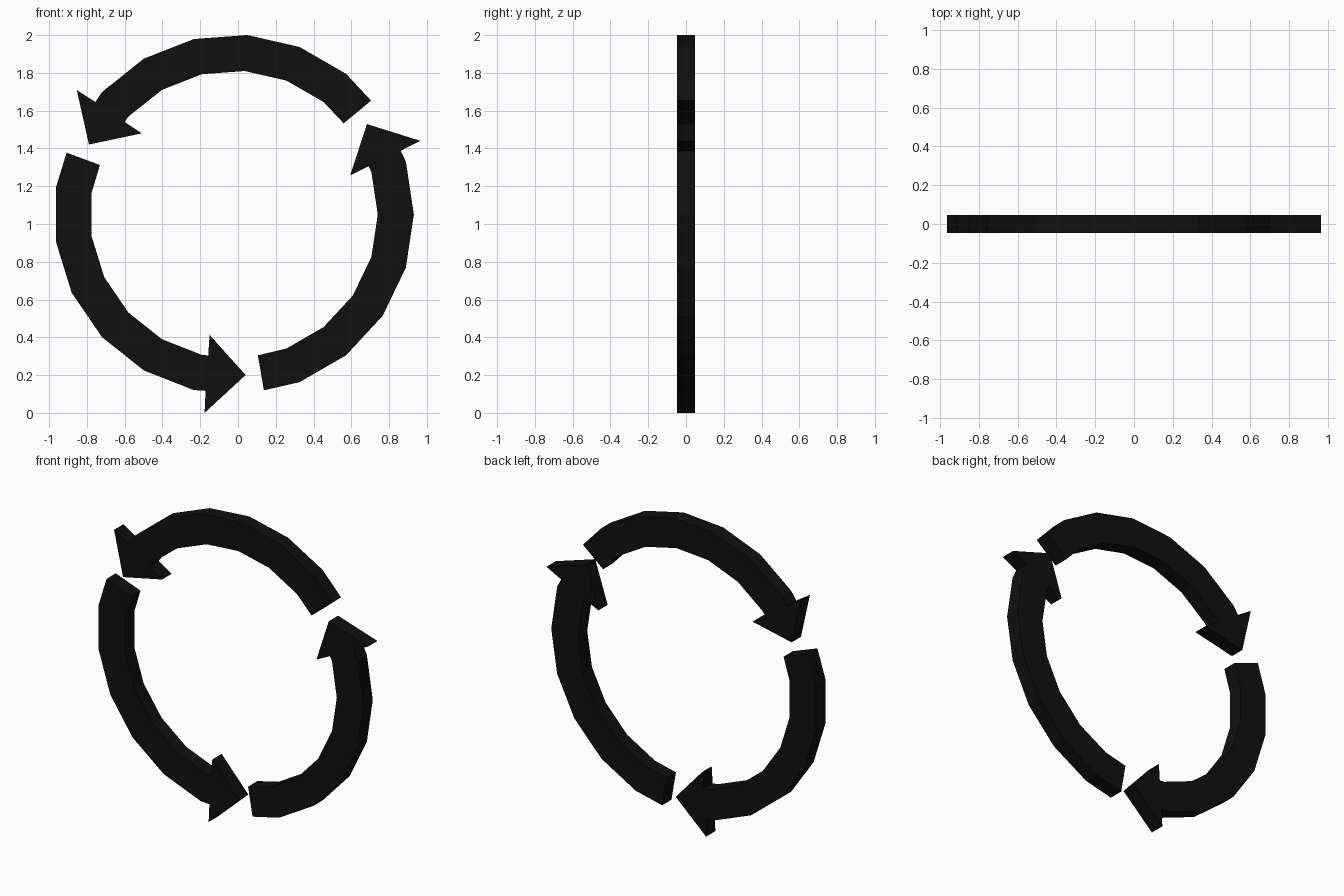
import bpy, bmesh
from math import sin, cos, radians

if "Cube" in bpy.data.objects:
    bpy.data.objects.remove(bpy.data.objects["Cube"])

CX, CZ = -0.022, 1.05          # ring centre
R_OUT, R_IN = 0.953, 0.762     # ring radii
HALF = 0.0475                  # half thickness
STEP = 360 / 21                # facet angle of the ring

black = bpy.data.materials.new("black")
black.diffuse_color = (0.005, 0.005, 0.005, 1)
black.use_nodes = True
black.node_tree.nodes["Principled BSDF"].inputs["Base Color"].default_value = black.diffuse_color


def arc(r, tail_r, head_r, head_angle):
    """Polar points along one edge of the band, from tail to head."""
    return ([(tail_r, -80.3)] + [(r, STEP * i) for i in range(-4, 2)]
            + [(head_r, head_angle)])


# Outline of one curved arrow: outer edge, head, inner edge
head = [(1.061, 21.6), (0.852, 34.2), (0.65, 18.6)]
outline = (arc(R_OUT, 0.944, 0.945, 20.9) + head
           + arc(R_IN, 0.756, 0.758, 19.7)[::-1])


def make_arrow(name, turn):
    bm = bmesh.new()
    verts = [bm.verts.new((CX + r * cos(radians(a + turn)), -HALF,
                           CZ + r * sin(radians(a + turn)))) for r, a in outline]
    face = bm.faces.new(verts)
    # Extrude the outline into a flat plate
    ext = bmesh.ops.extrude_face_region(bm, geom=[face], use_keep_orig=True)
    moved = [g for g in ext["geom"] if isinstance(g, bmesh.types.BMVert)]
    bmesh.ops.translate(bm, verts=moved, vec=(0, 2 * HALF, 0))
    bmesh.ops.recalc_face_normals(bm, faces=bm.faces)
    mesh = bpy.data.meshes.new(name)
    bm.to_mesh(mesh)
    bm.free()
    mesh.materials.append(black)
    bpy.context.collection.objects.link(bpy.data.objects.new(name, mesh))


# Three arrows chasing each other around the ring
for name, turn in (("right_arrow", 0), ("top_arrow", 120), ("left_arrow", 240)):
    make_arrow(name, turn)
